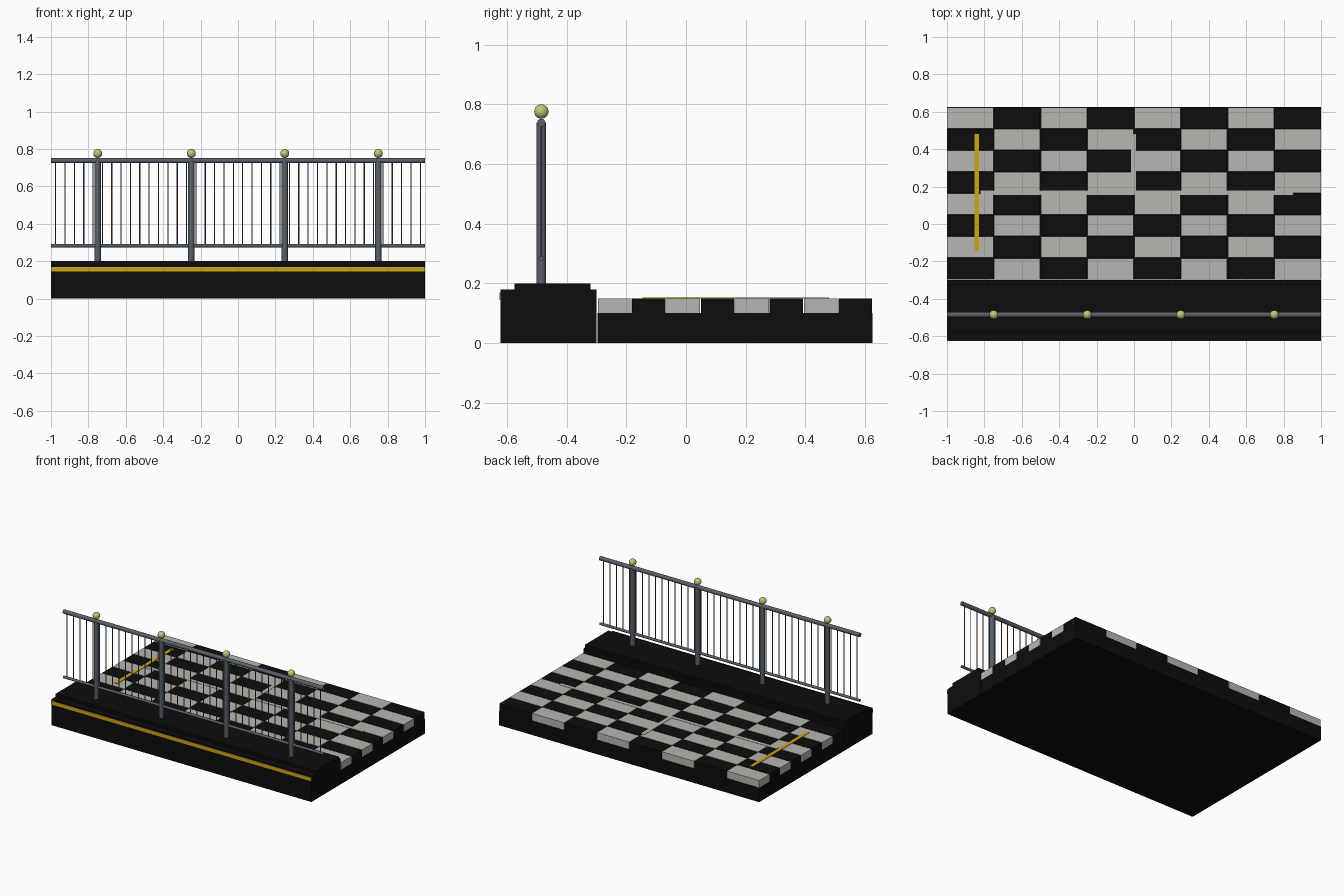
import bpy, bmesh, math
from mathutils import Matrix, Vector

if "Cube" in bpy.data.objects:
    bpy.data.objects.remove(bpy.data.objects["Cube"])


def material(name, rgb):
    m = bpy.data.materials.new(name)
    m.diffuse_color = (*rgb, 1)
    m.use_nodes = True
    m.node_tree.nodes["Principled BSDF"].inputs["Base Color"].default_value = m.diffuse_color
    return m


BLACK = material("black stone", (0.004, 0.004, 0.004))
PALE = material("pale tile", (0.47, 0.47, 0.44))
YELLOW = material("yellow paint", (0.62, 0.38, 0.008))
STEEL = material("slate steel", (0.10, 0.12, 0.145))
LAMP = material("lamp globe", (0.55, 0.56, 0.19))


def finish(name, bm, mat, smooth=False):
    me = bpy.data.meshes.new(name)
    bm.to_mesh(me)
    bm.free()
    me.materials.append(mat)
    if smooth:
        for p in me.polygons:
            p.use_smooth = len(p.vertices) <= 4
    ob = bpy.data.objects.new(name, me)
    bpy.context.collection.objects.link(ob)
    return ob


def boxes(name, mat, bounds):
    """One object of boxes, each given as x0, x1, y0, y1, z0, z1."""
    bm = bmesh.new()
    for x0, x1, y0, y1, z0, z1 in bounds:
        m = (Matrix.Translation(((x0 + x1) / 2, (y0 + y1) / 2, (z0 + z1) / 2))
             @ Matrix.Diagonal((x1 - x0, y1 - y0, z1 - z0, 1)))
        bmesh.ops.create_cube(bm, size=1, matrix=m)
    return finish(name, bm, mat)


def rods(name, mat, radius, sides, ends):
    """One object of round rods, each given by its two end points."""
    bm = bmesh.new()
    for a, b in ends:
        a, b = Vector(a), Vector(b)
        d = b - a
        m = Matrix.Translation((a + b) / 2) @ d.to_track_quat('Z', 'Y').to_matrix().to_4x4()
        bmesh.ops.create_cone(bm, cap_ends=True, segments=sides, radius1=radius,
                              radius2=radius, depth=d.length, matrix=m)
    return finish(name, bm, mat, True)


# Floor slab, and the raised kerb with its capping step
boxes("floor_slab", BLACK, [(-1, 1, -0.297, 0.625, 0, 0.1)])
boxes("kerb", BLACK, [(-1, 1, -0.622, -0.3, 0, 0.18)])
boxes("kerb_cap", BLACK, [(-1, 1, -0.575, -0.32, 0.18, 0.2)])
boxes("kerb_stripe", YELLOW, [(-1, 1, -0.625, -0.62, 0.145, 0.17)])

# Checkered floor tiles: 8 x 8, alternating colours
Y0, PITCH, GAP = -0.297, 0.922 / 8, 0.0015
tiles = {0: [], 1: []}
for r in range(8):
    for c in range(8):
        x, y = -1 + c * 0.25, Y0 + r * PITCH
        tiles[(r + c) % 2].append((x + (GAP if c else 0), x + 0.25 - (GAP if c < 7 else 0),
                                   y + GAP, y + PITCH - GAP, 0.1, 0.15))
boxes("dark_tiles", BLACK, tiles[0])
boxes("pale_tiles", PALE, tiles[1])

# Painted floor lines
boxes("yellow_floor_line", YELLOW, [(-0.852, -0.828, -0.145, 0.48, 0.149, 0.153)])
boxes("pale_floor_lines", PALE, [(-0.82, 0.85, 0.155, 0.178, 0.149, 0.152),
                                 (-0.015, 0.012, 0.178, 0.48, 0.149, 0.152)])

# Railing: posts, rails, thin bars and globes
RY = -0.485
posts = (-0.75, -0.25, 0.25, 0.75)
rods("railing_posts", STEEL, 0.0165, 12, [((x, RY, 0.2), (x, RY, 0.74)) for x in posts])
rods("top_rail", STEEL, 0.014, 12, [((-1, RY, 0.738), (1, RY, 0.738))])
rods("lower_rail", STEEL, 0.009, 12, [((-1, RY, 0.283), (1, RY, 0.283))])
bars = [-0.975 + 0.05 * i for i in range(40)]
rods("railing_bars", STEEL, 0.003, 8, [((x, RY, 0.283), (x, RY, 0.738)) for x in bars])

bm = bmesh.new()
for x in posts:
    bmesh.ops.create_uvsphere(bm, u_segments=20, v_segments=12, radius=0.024,
                              matrix=Matrix.Translation((x, RY, 0.776)))
finish("globes", bm, LAMP, True)
